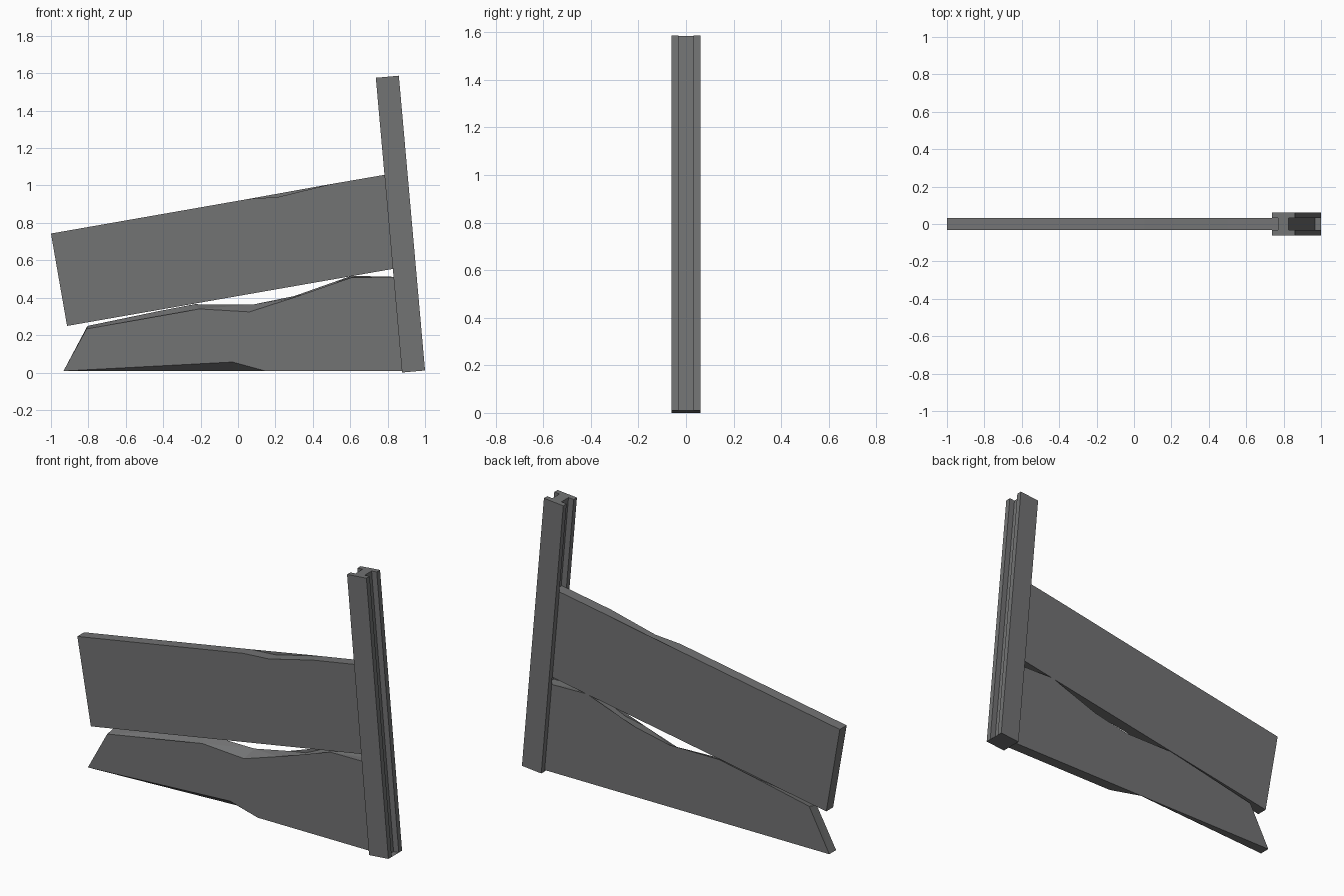
import bpy, bmesh, math

if "Cube" in bpy.data.objects:
    bpy.data.objects.remove(bpy.data.objects["Cube"])

concrete = bpy.data.materials.new("concrete grey")
concrete.diffuse_color = (0.17, 0.172, 0.174, 1)
concrete.use_nodes = True
concrete.node_tree.nodes["Principled BSDF"].inputs["Base Color"].default_value = concrete.diffuse_color


def loft(name, ring_a, ring_b):
    """Solid between two matching outlines of 3D points."""
    bm = bmesh.new()
    a = [bm.verts.new(p) for p in ring_a]
    b = [bm.verts.new(p) for p in ring_b]
    n = len(a)
    bm.faces.new(a)
    bm.faces.new(b[::-1])
    for i in range(n):
        j = (i + 1) % n
        bm.faces.new((a[j], a[i], b[i], b[j]))
    # split non-planar sides and concave caps cleanly
    bmesh.ops.triangulate(bm, faces=bm.faces[:])
    bmesh.ops.recalc_face_normals(bm, faces=bm.faces[:])
    me = bpy.data.meshes.new(name)
    bm.to_mesh(me)
    bm.free()
    me.materials.append(concrete)
    ob = bpy.data.objects.new(name, me)
    bpy.context.collection.objects.link(ob)
    return ob


def panel(name, front, back, half=0.031):
    return loft(name, [(x, -half, z) for x, z in front],
                [(x, half, z) for x, z in back])


# Leaning H-section post with a slot down each side
W, D, G, S, L = 0.1235, 0.062, 0.032, 0.033, 1.582
h_section = [(0, -D), (W, -D), (W, -G), (W - S, -G), (W - S, G), (W, G),
             (W, D), (0, D), (0, G), (S, G), (S, -G), (0, -G)]
post = loft("post", [(x, y, 0) for x, y in h_section],
            [(x, y, L) for x, y in h_section])
post.location = (0.877, 0, 0)
post.rotation_euler = (0, -math.radians(5.08), 0)

# Upper slab, sagging out of the slot
upper = [(-1.0, 0.743), (-0.914, 0.249), (0.857, 0.559), (0.812, 1.061),
         (0.778, 1.056), (0.50, 1.008), (0.217, 0.939), (0.056, 0.928)]
panel("upper_slab", upper, upper)

# Lower slab, with a broken top edge and a chipped front foot
lower_front = [(-0.933, 0.008), (-0.029, 0.056), (0.147, 0.008), (0.908, 0.008),
               (0.862, 0.511), (0.607, 0.508), (0.409, 0.420), (0.275, 0.393),
               (0.061, 0.324), (-0.206, 0.340), (-0.366, 0.302), (-0.81, 0.233)]
lower_back = [(-0.933, 0.008), (-0.029, 0.008), (0.147, 0.008), (0.908, 0.008),
              (0.862, 0.511), (0.607, 0.517), (0.409, 0.427), (0.302, 0.409),
              (0.083, 0.364), (-0.233, 0.365), (-0.42, 0.329), (-0.805, 0.249)]
panel("lower_slab", lower_front, lower_back)
